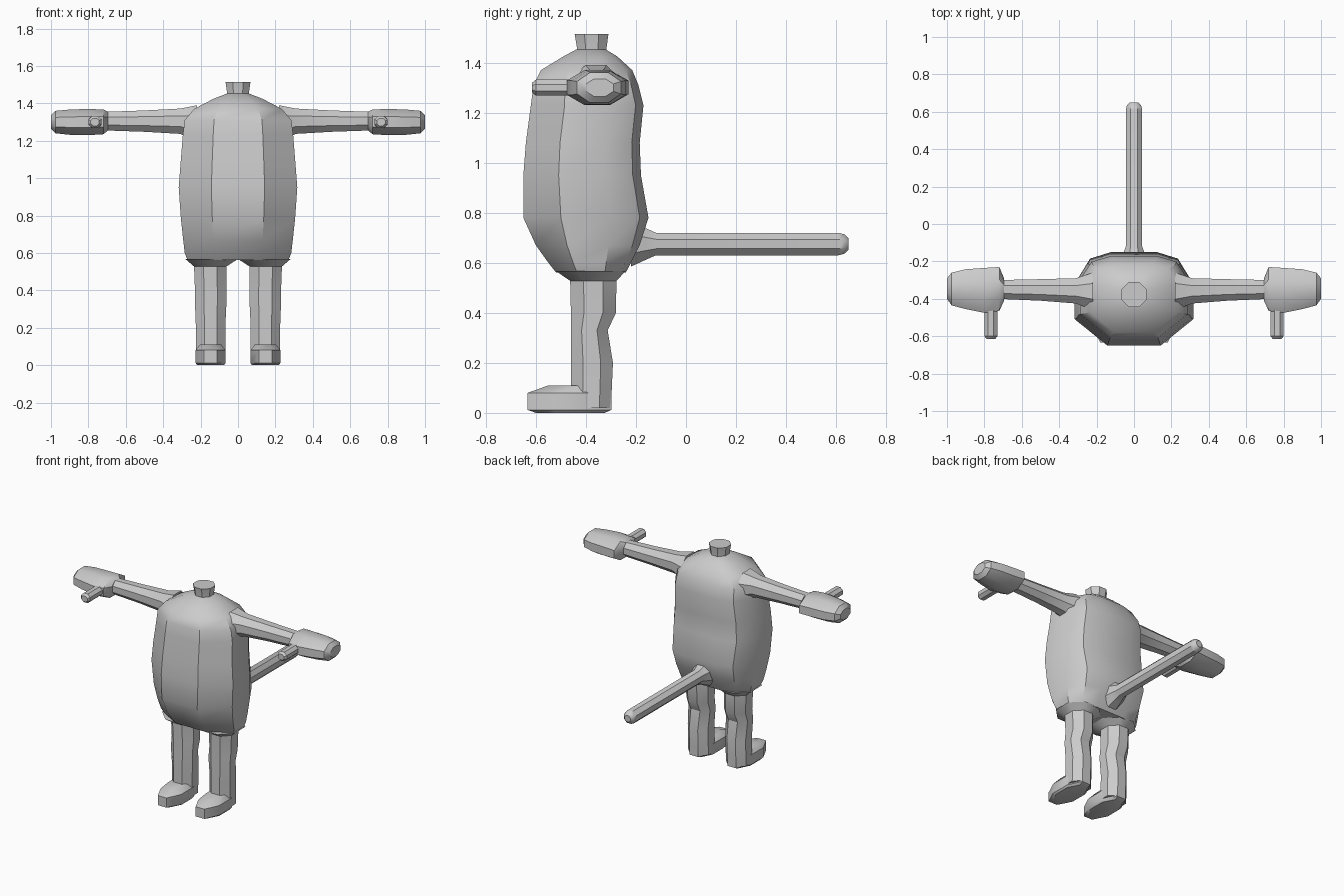
import bpy, bmesh
from mathutils import Vector

grey = bpy.data.materials.new("plain_grey")
grey.diffuse_color = (0.6, 0.6, 0.6, 1)

K = 0.42
OCT = [(K, -1), (1, -K), (1, K), (K, 1), (-K, 1), (-1, K), (-1, -K), (-K, -1)]
HALF = [(0.45, -1), (1, -0.4), (1, 0.4), (0.77, 0.86), (0.4, 1)]
BODY = HALF + [(-x, y) for x, y in reversed(HALF)]


def loft(name, axis, rings, section=OCT, mirror=False):
    """Skin a section along an axis; ring = (position, u min, u max, v min, v max)."""
    bm = bmesh.new()
    loops = []
    for p, u0, u1, v0, v1 in rings:
        loop = []
        for a, b in section:
            u = (u0 + u1) / 2 + a * (u1 - u0) / 2
            v = (v0 + v1) / 2 + b * (v1 - v0) / 2
            co = {"x": (p, u, v), "y": (u, p, v), "z": (u, v, p)}[axis]
            loop.append(bm.verts.new(Vector(co)))
        loops.append(loop)
    n = len(section)
    for a, b in zip(loops, loops[1:]):
        for i in range(n):
            j = (i + 1) % n
            bm.faces.new((a[i], a[j], b[j], b[i]))
    bm.faces.new(loops[0])
    bm.faces.new(loops[-1])
    bmesh.ops.recalc_face_normals(bm, faces=bm.faces)
    me = bpy.data.meshes.new(name)
    bm.to_mesh(me)
    bm.free()
    me.materials.append(grey)
    ob = bpy.data.objects.new(name, me)
    bpy.context.collection.objects.link(ob)
    bpy.ops.object.select_all(action='DESELECT')
    ob.select_set(True)
    bpy.context.view_layer.objects.active = ob
    bpy.ops.object.shade_smooth_by_angle(angle=0.6)
    if mirror:
        ob.modifiers.new("mirror", 'MIRROR').use_mirror_merge = False
    return ob


# barrel-shaped torso: z, half width, front y, back y
loft("torso", "z", [(z, -w, w, f, b) for z, w, f, b in [
    (0.562, 0.27, -0.52, -0.24), (0.60, 0.285, -0.55, -0.22),
    (0.67, 0.293, -0.60, -0.185), (0.78, 0.305, -0.65, -0.15),
    (0.95, 0.317, -0.65, -0.18), (1.08, 0.307, -0.64, -0.185),
    (1.23, 0.295, -0.62, -0.17), (1.31, 0.285, -0.61, -0.19),
    (1.37, 0.235, -0.58, -0.215), (1.425, 0.13, -0.49, -0.275),
    (1.452, 0.06, -0.44, -0.32)]], BODY)

# neck stub, slightly wider at the top
loft("neck", "z", [(1.43, -0.058, 0.058, -0.435, -0.318),
                   (1.455, -0.058, 0.058, -0.435, -0.318),
                   (1.515, -0.067, 0.067, -0.445, -0.31)])

# arms stretched sideways
loft("arm", "x", [(0.22, -0.46, -0.26, 1.20, 1.39),
                  (0.31, -0.425, -0.29, 1.237, 1.372),
                  (0.50, -0.41, -0.295, 1.248, 1.362),
                  (0.73, -0.40, -0.30, 1.256, 1.354)], mirror=True)

# mitten hands
loft("hand", "x", [(0.695, -0.41, -0.29, 1.255, 1.355),
                   (0.72, -0.465, -0.23, 1.235, 1.367),
                   (0.80, -0.475, -0.235, 1.23, 1.37),
                   (0.90, -0.455, -0.242, 1.232, 1.367),
                   (0.975, -0.435, -0.26, 1.24, 1.36),
                   (1.0, -0.40, -0.29, 1.265, 1.335)], mirror=True)

# thumbs pointing forward
loft("thumb", "y", [(-0.40, 0.725, 0.81, 1.265, 1.335),
                    (-0.48, 0.73, 0.80, 1.268, 1.332),
                    (-0.60, 0.73, 0.80, 1.268, 1.332),
                    (-0.615, 0.742, 0.788, 1.28, 1.32)], mirror=True)

# legs, flared into the hips
loft("leg", "z", [(0.02, 0.068, 0.225, -0.46, -0.30),
                  (0.20, 0.068, 0.225, -0.46, -0.292),
                  (0.33, 0.062, 0.23, -0.46, -0.313),
                  (0.40, 0.062, 0.23, -0.46, -0.28),
                  (0.528, 0.062, 0.235, -0.463, -0.278),
                  (0.568, 0.0, 0.282, -0.522, -0.24)], mirror=True)

# feet with a sloped top
loft("foot", "z", [(0.0, 0.075, 0.218, -0.60, -0.325),
                   (0.012, 0.067, 0.227, -0.633, -0.298),
                   (0.08, 0.067, 0.227, -0.633, -0.298),
                   (0.11, 0.09, 0.204, -0.55, -0.33)], mirror=True)

# straight tail
loft("tail", "y", [(-0.22, -0.075, 0.075, 0.585, 0.765),
                   (-0.165, -0.06, 0.06, 0.61, 0.74),
                   (-0.12, -0.044, 0.044, 0.63, 0.72),
                   (0.61, -0.044, 0.044, 0.63, 0.72),
                   (0.635, -0.038, 0.038, 0.637, 0.713),
                   (0.65, -0.022, 0.022, 0.653, 0.697)])
